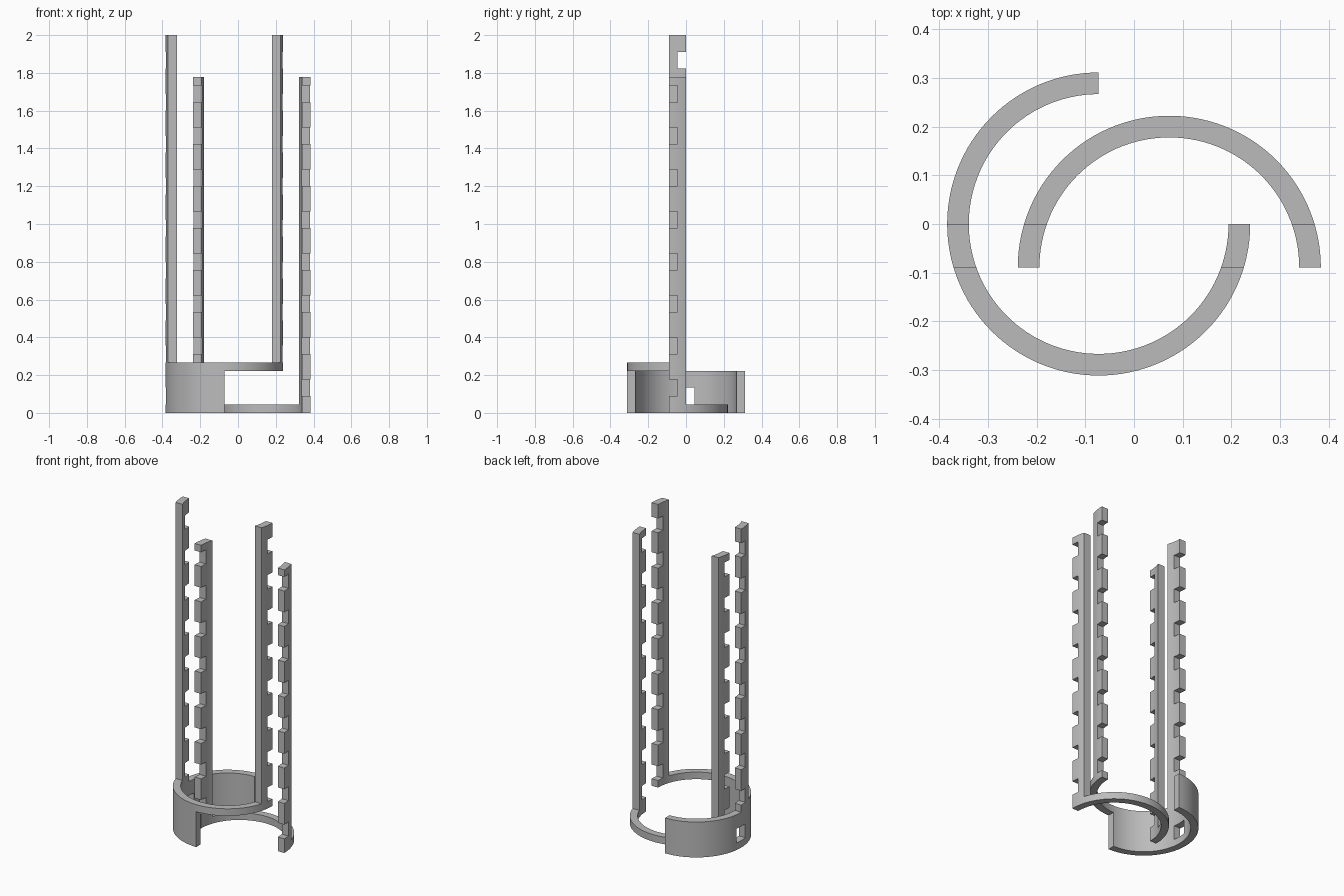
import bpy, bmesh, math

if "Cube" in bpy.data.objects:
    bpy.data.objects.remove(bpy.data.objects["Cube"])

U = 2.0 / 45          # base module: every height and thickness is a multiple of it
R_IN, R_OUT = 6 * U, 7 * U
OFFSET = 0.0725       # sideways shift of each ring centre

grey = bpy.data.materials.new("grey plastic")
grey.diffuse_color = (0.5, 0.5, 0.5, 1)
grey.use_nodes = True
grey.node_tree.nodes["Principled BSDF"].inputs["Base Color"].default_value = grey.diffuse_color


def add_object(name, bm):
    bmesh.ops.recalc_face_normals(bm, faces=bm.faces)
    mesh = bpy.data.meshes.new(name)
    bm.to_mesh(mesh)
    bm.free()
    mesh.materials.append(grey)
    ob = bpy.data.objects.new(name, mesh)
    bpy.context.collection.objects.link(ob)
    return ob


def sector(name, centre, a0, a1, z0, z1):
    """Part of a ring between two angles (degrees) and two heights."""
    n = round((a1 - a0) / 3)
    angles = [math.radians(a0 + (a1 - a0) * i / n) for i in range(n + 1)]
    bm = bmesh.new()
    rows = []
    for a in angles:
        c, s = math.cos(a), math.sin(a)
        rows.append([bm.verts.new((centre[0] + r * c, centre[1] + r * s, z))
                     for r, z in ((R_IN, z0), (R_OUT, z0), (R_OUT, z1), (R_IN, z1))])
    for p, q in zip(rows, rows[1:]):
        for i in range(4):
            j = (i + 1) % 4
            bm.faces.new((p[i], p[j], q[j], q[i]))
    bm.faces.new(rows[0])
    bm.faces.new(rows[-1])
    return add_object(name, bm)


def boxes(name, y0, y1, spans):
    """Wide boxes across x, one for each height span."""
    bm = bmesh.new()
    for z0, z1 in spans:
        verts = bmesh.ops.create_cube(bm, size=1)["verts"]
        for v in verts:
            v.co = (v.co.x * 2, y0 + (v.co.y + 0.5) * (y1 - y0),
                    z0 + (v.co.z + 0.5) * (z1 - z0))
    return add_object(name, bm)


def combine(ob, other, operation):
    """Apply a boolean and remove the helper object."""
    mod = ob.modifiers.new("bool", 'BOOLEAN')
    mod.operation, mod.object, mod.solver = operation, other, 'EXACT'
    bpy.context.view_layer.objects.active = ob
    bpy.ops.object.modifier_apply(modifier=mod.name)
    bpy.data.objects.remove(other)


def post(centre, a0, a1, z0, z1, y0, y1):
    """Slice of the ring trimmed by planes parallel to x."""
    ob = sector("post", centre, a0, a1, z0, z1)
    combine(ob, boxes("trim", y0, y1, [(-1, 3)]), 'INTERSECT')
    return ob


def finish(ob):
    bpy.ops.object.select_all(action='DESELECT')
    ob.select_set(True)
    bpy.context.view_layer.objects.active = ob
    bpy.ops.object.shade_smooth_by_angle(angle=math.radians(30))


# Tall frame: walled three-quarter ring with two posts notched at the back
ca = (-OFFSET, 0)
tall = sector("tall_frame", ca, 180, 270, 0, 6 * U)
for part in (sector("back_wall", ca, 90, 180, 0, 5 * U),
             sector("upper_band", ca, 270, 360, 5 * U, 6 * U),
             post(ca, 180, 204, 5 * U, 45 * U, -2 * U, U),
             post(ca, 336, 360, 5 * U, 45 * U, -2 * U, U)):
    combine(tall, part, 'UNION')
# The lowest cut forms the small window in the wall
combine(tall, boxes("notches", -U, U,
                    [((1 + 5 * k) * U, (3 + 5 * k) * U) for k in range(9)]), 'DIFFERENCE')
finish(tall)

# Short frame: thin half ring with two posts notched at the front
cb = (OFFSET, -2 * U)
short = sector("short_frame", cb, 0, 180, 0, U)
for a0 in (0, 156):
    combine(short, post(cb, a0, a0 + 24, 0, 40 * U, -3 * U, 0), 'UNION')
combine(short, boxes("notches", -3 * U, -U,
                     [((2 + 5 * k) * U, (4 + 5 * k) * U) for k in range(8)]), 'DIFFERENCE')
finish(short)
